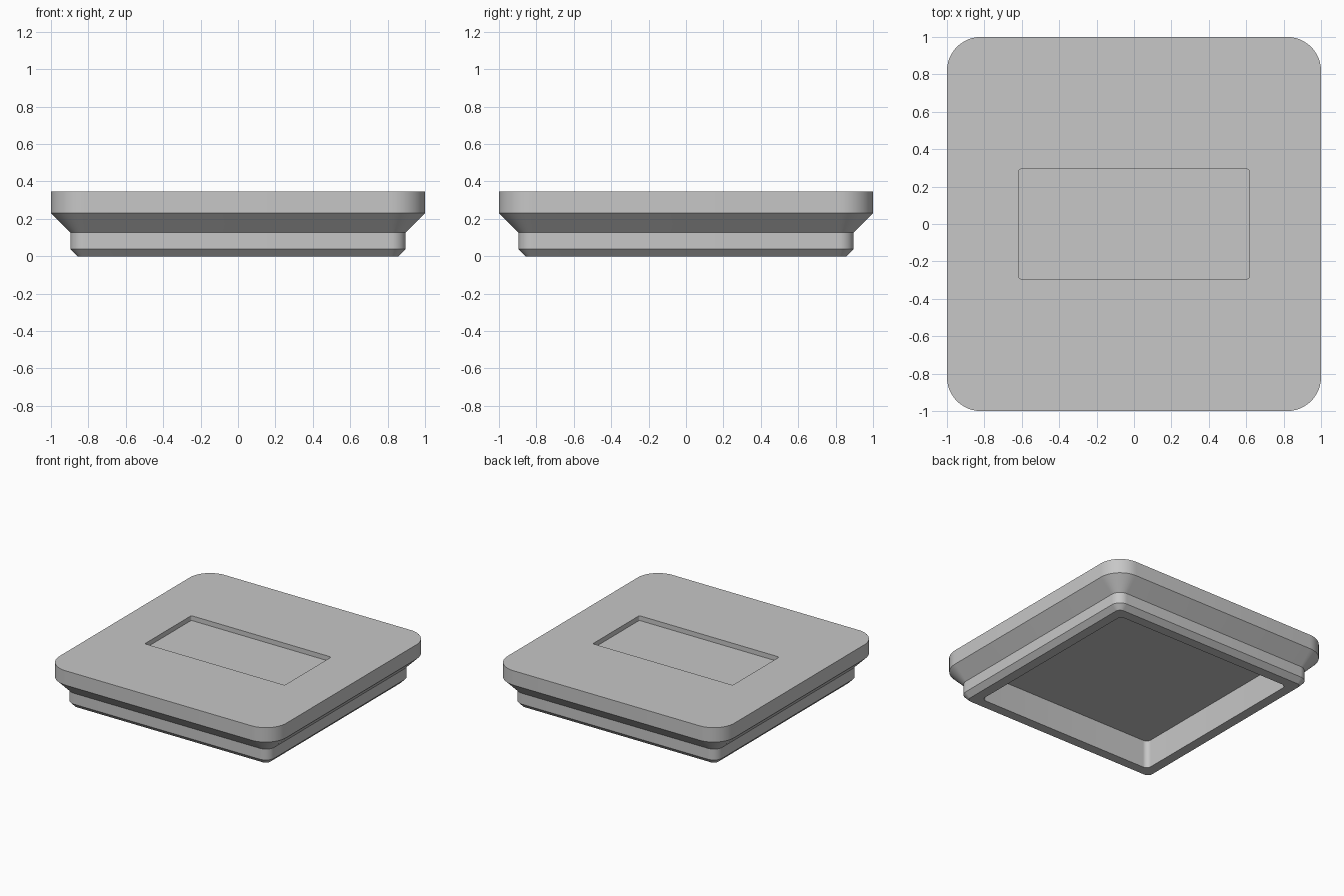
import bpy, bmesh
from math import sin, cos, pi, radians

default = bpy.data.objects.get("Cube")
if default:
    bpy.data.objects.remove(default, do_unlink=True)

STEPS = 12  # segments per rounded corner


def plain_material(name, rgb):
    mat = bpy.data.materials.new(name)
    mat.use_nodes = True
    mat.diffuse_color = (*rgb, 1)
    mat.node_tree.nodes["Principled BSDF"].inputs["Base Color"].default_value = (*rgb, 1)
    return mat


def rounded_ring(bm, half_x, half_y, radius, z):
    """Rounded rectangle of vertices, counter-clockwise from above."""
    ring = []
    for corner, (sx, sy) in enumerate(((1, 1), (-1, 1), (-1, -1), (1, -1))):
        for i in range(STEPS + 1):
            a = pi / 2 * (corner + i / STEPS)
            ring.append(bm.verts.new((sx * (half_x - radius) + radius * cos(a),
                                      sy * (half_y - radius) + radius * sin(a), z)))
    return ring


def loft(name, sections, mat):
    """Skin consecutive rounded rectangles and cap both ends."""
    bm = bmesh.new()
    rings = [rounded_ring(bm, *s) for s in sections]
    for low, high in zip(rings, rings[1:]):
        for i in range(len(low)):
            j = (i + 1) % len(low)
            bm.faces.new((low[i], low[j], high[j], high[i]))
    bm.faces.new(reversed(rings[0]))
    bm.faces.new(rings[-1])
    bmesh.ops.recalc_face_normals(bm, faces=bm.faces)
    mesh = bpy.data.meshes.new(name)
    bm.to_mesh(mesh)
    bm.free()
    mesh.materials.append(mat)
    obj = bpy.data.objects.new(name, mesh)
    bpy.context.collection.objects.link(obj)
    return obj


grey = plain_material("light grey", (0.57, 0.57, 0.57))

# Stepped base: half x, half y, corner radius, height
tray = loft("stepped_base", [
    (0.78, 0.78, 0.04, 0.222),      # hollow ceiling
    (0.78, 0.78, 0.04, 0),          # hollow opening
    (0.858, 0.858, 0.039, 0),       # foot
    (0.896, 0.896, 0.077, 0.039),   # lower chamfer
    (0.896, 0.896, 0.077, 0.126),   # neck
    (1, 1, 0.181, 0.23),            # upper chamfer
    (1, 1, 0.181, 0.345),           # top rim
    (0.617, 0.293, 0.012, 0.345),   # recess edge
    (0.617, 0.293, 0.012, 0.307),   # recess floor
], grey)

bpy.ops.object.select_all(action='DESELECT')
tray.select_set(True)
bpy.context.view_layer.objects.active = tray
bpy.ops.object.shade_smooth_by_angle(angle=radians(30))
